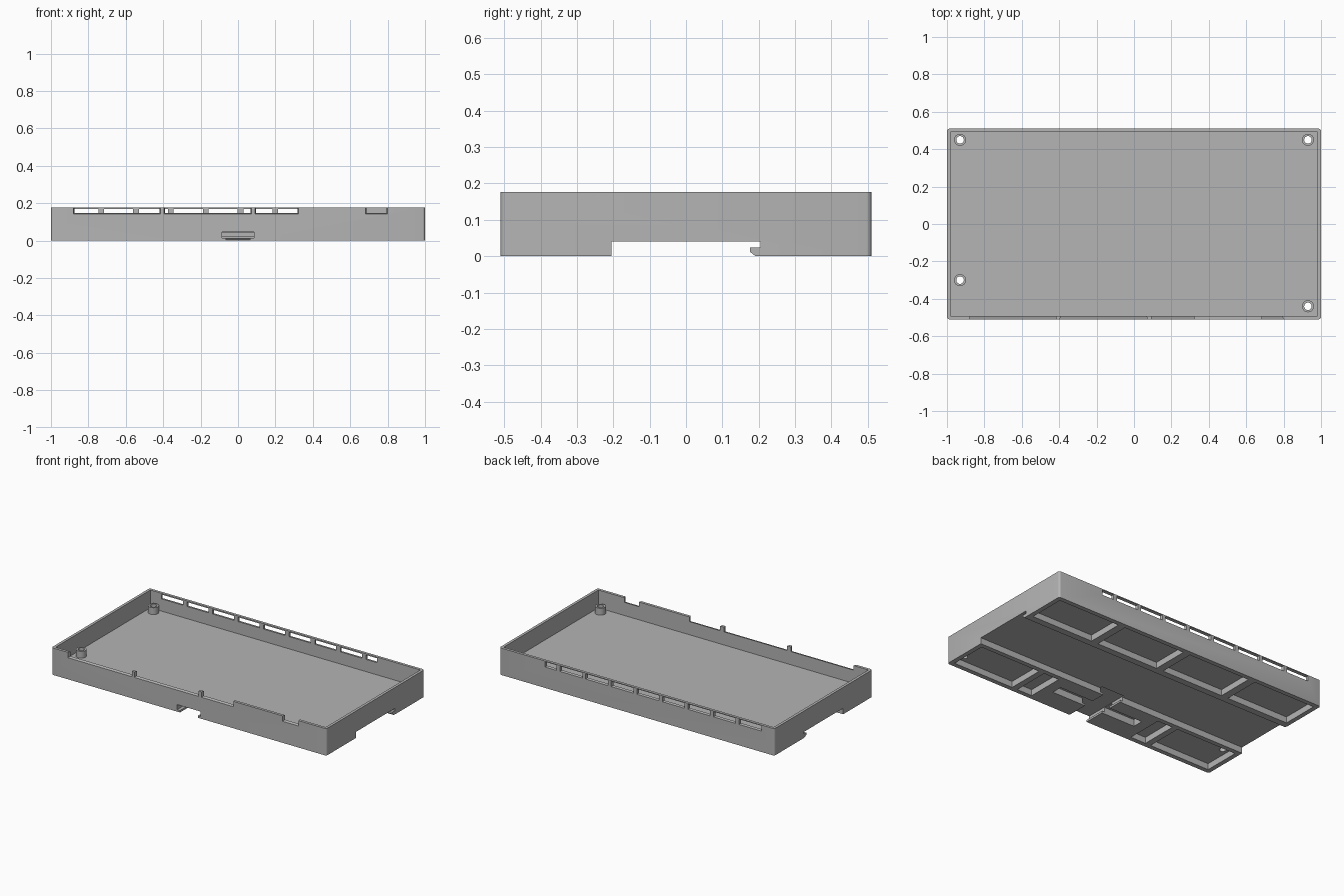
import bpy, bmesh, math
from mathutils import Matrix, Vector

cube = bpy.data.objects.get("Cube")
if cube:
    bpy.data.objects.remove(cube, do_unlink=True)

grey = bpy.data.materials.new("plain_grey")
grey.use_nodes = True
COLOUR = (0.46, 0.46, 0.46, 1)
grey.diffuse_color = COLOUR
grey.node_tree.nodes["Principled BSDF"].inputs["Base Color"].default_value = COLOUR

HX, HY, TOP = 1.0, 0.51, 0.177
WALL, FLOOR, RECESS = 0.018, 0.06, 0.04
RAIL = 0.205


def make_object(name, bm):
    bmesh.ops.recalc_face_normals(bm, faces=bm.faces)
    mesh = bpy.data.meshes.new(name)
    bm.to_mesh(mesh)
    bm.free()
    mesh.materials.append(grey)
    obj = bpy.data.objects.new(name, mesh)
    bpy.context.collection.objects.link(obj)
    return obj


def box(bm, x0, x1, y0, y1, z0, z1):
    size = Matrix.Diagonal((x1 - x0, y1 - y0, z1 - z0, 1))
    centre = Matrix.Translation(((x0 + x1) / 2, (y0 + y1) / 2, (z0 + z1) / 2))
    return bmesh.ops.create_cube(bm, size=1, matrix=centre @ size)["verts"]


def flared_box(bm, x0, x1, z0, z1, side, flare):
    """Wall opening that widens toward the outside of the wall."""
    ya, yb = side * (HY - 0.03), side * (HY + 0.002)
    verts = box(bm, x0, x1, min(ya, yb), max(ya, yb), z0, z1)
    mid = Vector(((x0 + x1) / 2, 0, (z0 + z1) / 2))
    for v in verts:
        if abs(v.co.y) > HY:
            v.co.x += math.copysign(flare, v.co.x - mid.x)
            v.co.z += math.copysign(flare, v.co.z - mid.z)


def cut(target, bm):
    """Subtract the solids in bm from the target."""
    cutter = make_object("cutter", bm)
    cutter.hide_render = True
    mod = target.modifiers.new("cut", "BOOLEAN")
    mod.operation, mod.solver, mod.object = "DIFFERENCE", "EXACT", cutter
    mod.use_self = True
    bpy.context.view_layer.objects.active = target
    bpy.ops.object.modifier_apply(modifier=mod.name)
    bpy.data.objects.remove(cutter, do_unlink=True)


# Tray block with softened upright corners
bm = bmesh.new()
box(bm, -HX, HX, -HY, HY, 0, TOP)
upright = [e for e in bm.edges if abs(e.verts[0].co.z - e.verts[1].co.z) > 0.1]
bmesh.ops.bevel(bm, geom=upright, offset=0.014, segments=4, profile=0.5, affect="EDGES")
tray = make_object("tray", bm)

# Inner cavity and rail channel underneath
bm = bmesh.new()
box(bm, -HX + WALL, HX - WALL, -HY + WALL, HY - WALL, FLOOR, 0.3)
box(bm, -1.1, 1.1, -RAIL, RAIL, -0.1, RECESS)
cut(tray, bm)

# Underside pockets: four at the back, a large and a small one on each front half
bm = bmesh.new()
RIM, RIB = 0.97, 0.05
width = (2 * RIM - 3 * RIB) / 4
for i in range(4):
    x = -RIM + i * (width + RIB)
    box(bm, x, x + width, 0.235, 0.48, -0.1, RECESS)
for a, b in ((0.53, RIM), (0.38, 0.49)):
    for x0, x1 in ((a, b), (-b, -a)):
        box(bm, x0, x1, -0.48, -0.235, -0.1, RECESS)
cut(tray, bm)

# Clip slot with undercut sides, then its cross arms
for x, y0, y1, z0, z1 in ((0.065, -0.6, -0.19, -0.1, 0.03),
                          (0.085, -0.6, -0.19, 0.013, 0.046),
                          (0.31, -0.37, -0.3, -0.1, 0.044)):
    bm = bmesh.new()
    box(bm, -x, x, y0, y1, z0, z1)
    cut(tray, bm)

# Front connector notches, open at the top
bm = bmesh.new()
for x0, x1 in ((-0.872, -0.422), (-0.388, 0.063), (0.1, 0.315), (0.69, 0.79)):
    flared_box(bm, x0, x1, 0.15, 0.25, -1, 0.009)
cut(tray, bm)

# Back row of slots, the last one short
bm = bmesh.new()
for i in range(9):
    x0 = -0.9 + 0.186 * i
    flared_box(bm, x0, x0 + (0.152 if i < 8 else 0.075), 0.142, 0.167, 1, 0.005)
cut(tray, bm)

# Screw posts and the holes through the floor
POSTS = [(-0.93, 0.45), (0.93, 0.45), (-0.93, -0.3), (0.93, -0.44)]
R_OUT, R_IN, POST_TOP, SIDES = 0.032, 0.02, 0.105, 32
bm = bmesh.new()
for x, y in POSTS:
    bmesh.ops.create_cone(bm, cap_ends=True, segments=SIDES, radius1=R_IN, radius2=R_IN,
                          depth=0.4, matrix=Matrix.Translation((x, y, 0)))
cut(tray, bm)

for n, (x, y) in enumerate(POSTS):
    bm = bmesh.new()
    profile = [(R_IN, 0.05), (R_OUT, 0.05), (R_OUT, POST_TOP), (R_IN, POST_TOP)]
    ring = [bm.verts.new((x + r, y, z)) for r, z in profile]
    edges = [bm.edges.new((ring[i], ring[(i + 1) % 4])) for i in range(4)]
    bmesh.ops.spin(bm, geom=ring + edges, cent=(x, y, 0), axis=(0, 0, 1),
                   angle=2 * math.pi, steps=SIDES)
    bmesh.ops.remove_doubles(bm, verts=bm.verts, dist=1e-4)
    make_object(f"screw_post_{n + 1}", bm)

# Rail hook along the back edge of the channel
bm = bmesh.new()
section = [(0.176, 0.024), (0.208, 0.024), (0.208, 0.001), (0.19, 0.001), (0.176, 0.012)]
face = bm.faces.new([bm.verts.new((-HX + 0.001, y, z)) for y, z in section])
out = bmesh.ops.extrude_face_region(bm, geom=[face])
bmesh.ops.translate(bm, vec=(2 * HX - 0.002, 0, 0),
                    verts=[g for g in out["geom"] if isinstance(g, bmesh.types.BMVert)])
make_object("rail_hook", bm)

# Smooth only the rounded parts
for obj in bpy.context.collection.objects:
    if obj.type == "MESH" and (obj.name == "tray" or obj.name.startswith("screw_post")):
        bpy.ops.object.select_all(action="DESELECT")
        obj.select_set(True)
        bpy.context.view_layer.objects.active = obj
        bpy.ops.object.shade_smooth_by_angle(angle=math.radians(30))
